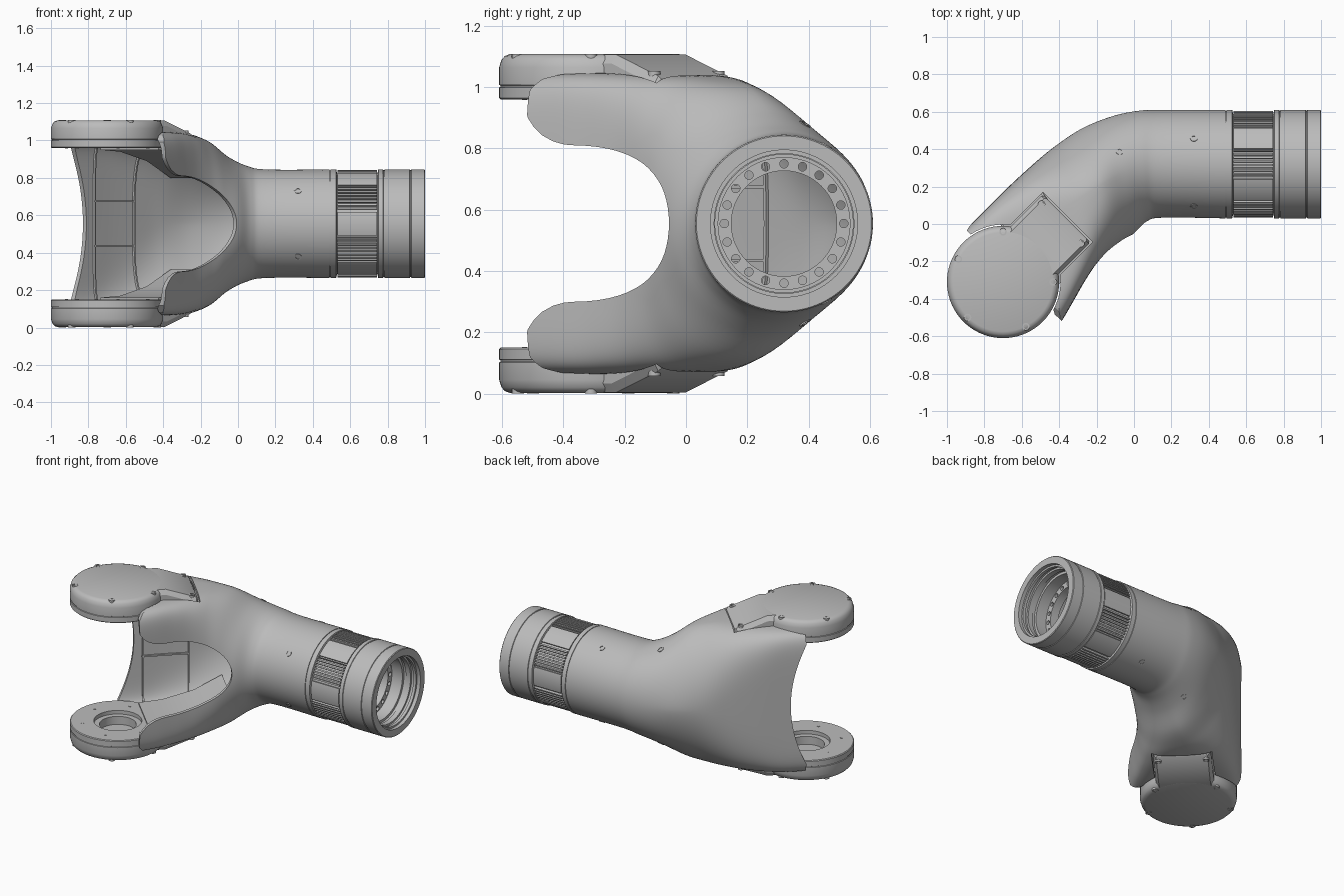
import bpy, bmesh, math
from mathutils import Vector

old = bpy.data.objects.get("Cube")
if old:
    bpy.data.objects.remove(old, do_unlink=True)

grey = bpy.data.materials.new("plain grey")
grey.use_nodes = True
colour = (0.5, 0.5, 0.5, 1)
grey.diffuse_color = colour
grey.node_tree.nodes["Principled BSDF"].inputs["Base Color"].default_value = colour

HEIGHT = 1.11
MID = HEIGHT / 2
TUBE_Y = 0.32
WALL = 0.026
TAU = math.tau
HUB = Vector((-0.70, -0.31, 0))
ALONG = Vector((1, 1, 0)).normalized()
ACROSS = Vector((1, -1, 0)).normalized()


def fork_point(a, p, z):
    """Point in the fork frame: along its axis, across it, height."""
    return HUB + ALONG * a + ACROSS * p + Vector((0, 0, z))


def flip(v):
    return Vector((v[0], v[1], HEIGHT - v[2]))


def smooth(mesh):
    mesh.shade_smooth()
    mesh.set_sharp_from_angle(angle=math.radians(32))


def loft(name, loops, ring=False, mirrored=False):
    """Skin a row of closed loops; cap the ends unless the row is a ring."""
    bm = bmesh.new()
    rows = [[bm.verts.new(flip(v) if mirrored else v) for v in loop] for loop in loops]
    pairs = list(zip(rows, rows[1:])) + ([(rows[-1], rows[0])] if ring else [])
    for r, s in pairs:
        for i in range(len(r)):
            bm.faces.new((r[i - 1], r[i], s[i], s[i - 1]))
    if not ring:
        bm.faces.new(rows[0])
        bm.faces.new(rows[-1])
    bmesh.ops.remove_doubles(bm, verts=bm.verts, dist=1e-5)
    bmesh.ops.recalc_face_normals(bm, faces=bm.faces)
    mesh = bpy.data.meshes.new(name)
    bm.to_mesh(mesh)
    bm.free()
    mesh.materials.append(grey)
    smooth(mesh)
    obj = bpy.data.objects.new(name, mesh)
    bpy.context.collection.objects.link(obj)
    return obj


def lathe(name, profile, origin, axis, count=64, mirrored=False):
    """Turn a closed (distance along axis, radius) profile around an axis."""
    axis = Vector(axis).normalized()
    u = axis.orthogonal().normalized()
    w = axis.cross(u)
    loops = [[Vector(origin) + axis * d + (u * math.cos(t) + w * math.sin(t)) * r
              for d, r in profile] for t in (TAU * k / count for k in range(count))]
    return loft(name, loops, ring=True, mirrored=mirrored)


def carve(target, cutters):
    """Subtract the cutters, keep the result and drop the cutters."""
    for c in cutters:
        mod = target.modifiers.new("cut", 'BOOLEAN')
        mod.operation, mod.solver, mod.object = 'DIFFERENCE', 'EXACT', c
    graph = bpy.context.evaluated_depsgraph_get()
    mesh = bpy.data.meshes.new_from_object(target.evaluated_get(graph))
    target.modifiers.clear()
    target.data = mesh
    smooth(mesh)
    for c in cutters:
        bpy.data.objects.remove(c, do_unlink=True)


def screw(name, at, direction):
    cup = [(-.02, 0), (-.02, .02), (.003, .02), (.003, .012), (-.008, .012), (-.008, 0)]
    lathe(name, cup, at, direction, 16)


# Shell stations: outer edge x y, inner edge x y, half height, squareness out and in
stations = [
    (.49, .61, .49, .03, .29, 2, 2), (.15, .61, .16, .034, .29, 2, 2),
    (.02, .605, .07, .015, .31, 2, 2), (-.12, .575, 0, -.05, .36, 1.9, 2.1),
    (-.28, .51, -.07, -.10, .44, 1.7, 2.5), (-.43, .41, -.14, -.15, .475, 2, 3.6),
    (-.55, .31, -.205, -.22, .485, 3, 5.5), (-.68, .19, -.265, -.31, .49, 5, 7.5),
    (-.80, .07, -.325, -.415, .492, 8, 9), (-.90, -.03, -.385, -.52, .492, 9, 9)]


def station(t):
    """Smooth blend of the stations at a fractional index."""
    i = min(int(t), len(stations) - 2)
    f = t - i
    near = [stations[min(max(j, 0), len(stations) - 1)] for j in range(i - 1, i + 3)]
    return [b + .5 * f * (c - a + f * (2 * a - 5 * b + 4 * c - d + f * (3 * (b - c) + d - a)))
            for a, b, c, d in zip(*near)]


def shell_point(t, angle, inset=0):
    ox, oy, ix, iy, h, n_out, n_in = station(t)
    half = Vector((ox - ix, oy - iy, 0)) / 2
    half *= 1 - inset / half.length
    c, s = math.cos(angle), math.sin(angle)
    n = n_out if c > 0 else n_in
    power = lambda v: math.copysign(abs(v) ** (2 / n), v)
    return Vector(((ox + ix) / 2, (oy + iy) / 2, MID + (h - inset) * power(s))) + half * power(c)


# Forked elbow shell
STEPS, SIDES = 54, 96
ts = [k * (len(stations) - 1) / STEPS for k in range(STEPS + 1)]
angles = [TAU * (k + .5) / SIDES for k in range(SIDES)]
skin = [[shell_point(t, a) for a in angles] for t in ts]
lining = [[shell_point(t, a, WALL) for a in angles] for t in reversed(ts)]
shell = loft("elbow_shell", skin + lining, ring=True)


def fork_cutter(outline, p0, p1):
    return loft("cutter", [[fork_point(a, p, MID + z) for a, z in outline] for p in (p0, p1)])


# Rounded mouth in the front wall, shallow hollow in the back edge
edge = [(-.3, .52), (.17, .52), (.14, .487), (.1, .472), (.072, .435), (.062, .39),
        (.077, .345), (.1, .314), (.13, .288), (.17, .268), (.21, .258)]
bow = [(.25 + .42 * math.cos(t), .255 * math.sin(t))
       for t in (math.pi * (.5 - k / 32) for k in range(33))]
mouth = edge + bow + [(a, -z) for a, z in reversed(edge)]
hollow = [(-.4, -.42)] + [(.157 - .105 * (k / 12) ** 2, .42 * k / 12)
                          for k in range(-12, 13)] + [(-.4, .42)]
cutters = [fork_cutter(mouth, .05, 1), fork_cutter(hollow, -.05, -1)]

# Slots that clear the hub caps and their tabs
reach, wide = .307, .188
start = math.asin(wide / reach)
slot = [(reach * math.cos(t), reach * math.sin(t))
        for t in (start + (TAU - 2 * start) * k / 48 for k in range(49))]
slot += [(.49, -wide), (.49, wide)]
for low in (False, True):
    cutters.append(loft("cutter", [[fork_point(a, p, z) for a, p in slot]
                                   for z in (.95, 1.3)], mirrored=low))
carve(shell, cutters)


# Stiffening ribs on the inside of the back wall
def rib(name, path, step):
    corners = ((-1, -.01), (1, -.01), (1, .012), (-1, .012))
    loft(name, [[v + step * s + ACROSS * d for s, d in corners] for v in path])


for name, dz in (("upper_long_rib", .12), ("lower_long_rib", -.12)):
    path = [shell_point(6.2 + k / 4, 0, WALL) + Vector((0, 0, dz)) for k in range(8)]
    rib(name, path, Vector((0, 0, .005)))
for name, t in (("inner_cross_rib", 6.2), ("outer_cross_rib", 7.9)):
    path = [shell_point(t, math.pi * k / 80, WALL) for k in range(-36, 37)]
    rib(name, path, ALONG * .005)

# Hub caps, with a recessed bore on the inner side and a sloping tab
hub = [(1.108, 0), (1.108, .265), (1.102, .281), (1.09, .292), (1.065, .3), (1.008, .3),
       (1.006, .296), (1.001, .296), (.999, .3), (.965, .3), (.96, .295),
       (.96, .15), (.985, .15), (.985, .115), (1.04, .115), (1.04, 0)]
for low, side in ((False, "upper"), (True, "lower")):
    lathe(side + "_hub", hub, HUB, (0, 0, 1), 72, low)
    tab = [[fork_point(a, p, z) for p, z in
            ((-w, .96), (w, .96), (w, top - .03), (w - .02, top), (.02 - w, top), (-w, top - .03))]
           for a, top, w in ((.16, 1.107, .18), (.275, 1.107, .18), (.47, 1.037, .18), (.48, 1.025, .172))]
    loft(side + "_tab", tab, mirrored=low)
    # Inner ceiling under the tab, sloping towards the tube
    ceiling = [[fork_point(a, p, z + dz) for p, dz in ((-.22, 0), (.22, 0), (.22, .02), (-.22, .02))]
               for a, z in ((.17, .95), (.32, .94), (.52, .89), (.7, .8))]
    loft(side + "_inner_ceiling", ceiling, mirrored=low)
    up = Vector((0, 0, -1 if low else 1))
    spots = [(.268 * math.cos(t), .268 * math.sin(t), 1.106)
             for t in map(math.radians, (45, -45, 108, -108, 180))]
    spots += [(.44, .148, 1.05), (.44, -.148, 1.05)]
    for a, p, z in spots:
        at = fork_point(a, p, z)
        screw(side + "_cap_screw", flip(at) if low else at, up)
    for k in range(6):
        at = fork_point(.225 * math.cos(k * TAU / 6), .225 * math.sin(k * TAU / 6), .962)
        lathe(side + "_hub_pin", [(-.004, 0), (-.004, .009), (.004, .009), (.004, 0)],
              flip(at) if low else at, up, 12)

# Stepped end collar with seams, inner threads and a drilled flange
AXIS = Vector((0, TUBE_Y, MID))
collar = [(.48, .25), (.48, .285), (.495, .285), (.495, .29), (.525, .29), (.53, .268),
          (.745, .268), (.75, .29), (.775, .29), (.777, .286), (.782, .286), (.784, .29),
          (.918, .29), (.92, .286), (.925, .286), (.927, .29), (.996, .29), (1, .286),
          (1, .24), (.975, .24), (.975, .228), (.955, .228), (.955, .238), (.935, .238),
          (.935, .225), (.9, .225), (.9, .232), (.88, .232), (.88, .215), (.8, .215),
          (.8, .172), (.74, .172), (.74, .25)]
end_collar = lathe("end_collar", collar, AXIS, (1, 0, 0), 96)


def radial(angle, r, x):
    return Vector((x, TUBE_Y - r * math.cos(angle), MID + r * math.sin(angle)))


carve(end_collar, [lathe("cutter", [(.7, 0), (.7, .014), (.85, .014), (.85, 0)],
                         radial(TAU * k / 20, .195, 0), (1, 0, 0), 12) for k in range(20)])
for k in range(6):
    screw("collar_screw", radial(TAU * k / 6, .264, 1 - .003), (1, 0, 0))

# Grip band: six groups of fine ribs with plain pads between
band = []
for k in range(360):
    offset = abs((k + .5) % 60 - 30)
    if offset < 15:
        r = .288 if k % 4 < 2 else .272
    else:
        r = .272 if offset < 17 else .284
    for f in (.02, .98):
        t = math.radians(k + f)
        band.append([radial(t, s, x) for s, x in ((.25, .533), (r, .533), (r, .742), (.25, .742))])
loft("grip_band", band, ring=True)

# Screws seated in the shell, the same above and below
bpy.context.view_layer.update()
for guess in ((.32, .09, .735), (.32, .46, .81), (-.15, -.04, .855), (-.07, .41, .89)):
    for low in (False, True):
        spot = flip(guess) if low else Vector(guess)
        centre = Vector((spot.x, max(spot.y, .2) if spot.x < 0 else TUBE_Y, MID))
        outside = spot + (spot - centre).normalized() * .03
        found, at, normal, _ = shell.closest_point_on_mesh(outside)
        screw("shell_screw", at, normal)
